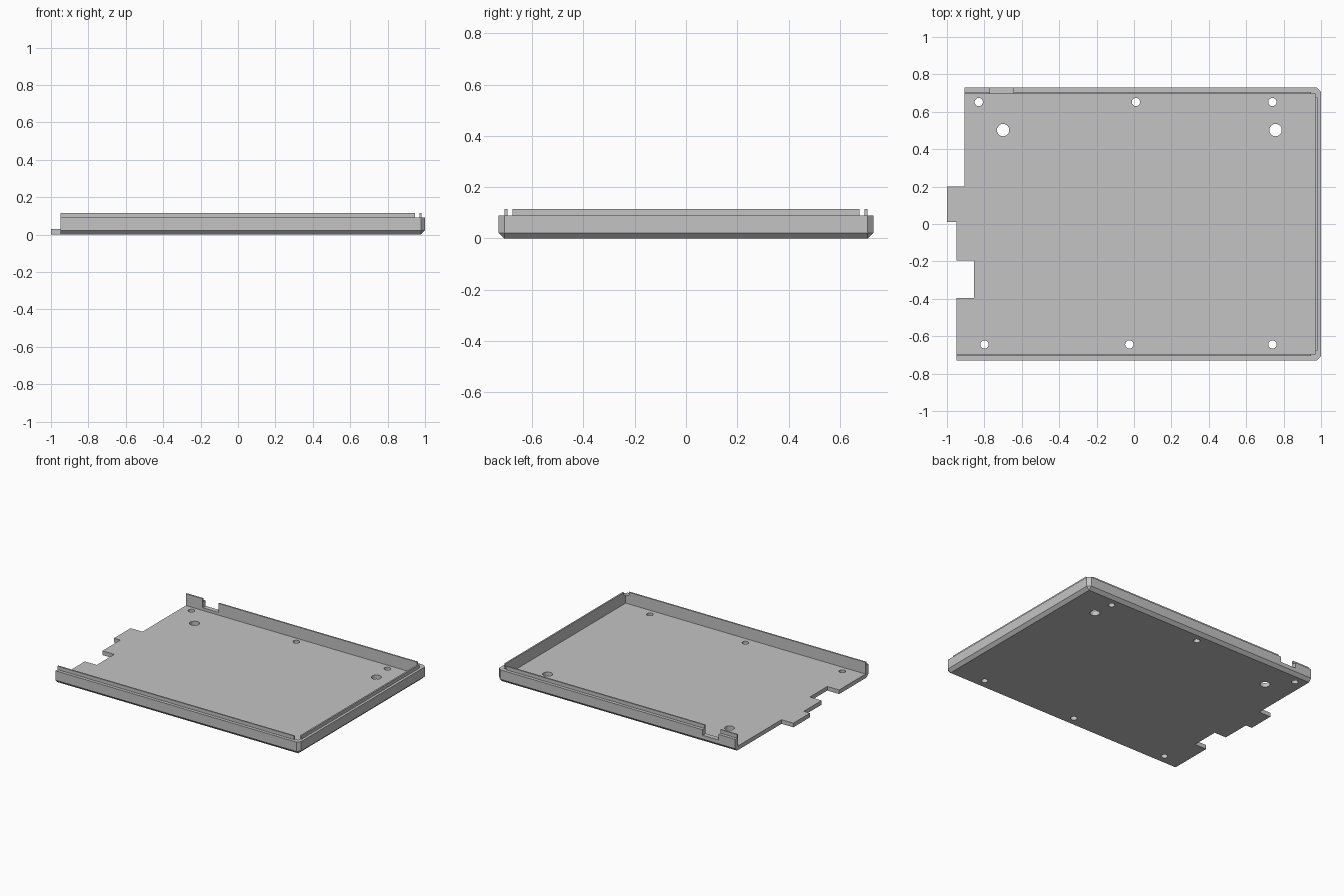
import bpy
import bmesh
from mathutils import Matrix, Vector

cube = bpy.data.objects.get("Cube")
if cube:
    bpy.data.objects.remove(cube, do_unlink=True)

HALF_Y, INNER_Y = 0.73, 0.696     # outer and inner wall positions
INNER_X = 0.97
CHAMFER = 0.022
FLOOR, RIM, TOP = 0.03, 0.09, 0.115
LIP = 0.011

grey = bpy.data.materials.new("light grey")
grey.use_nodes = True
grey.diffuse_color = (0.55, 0.55, 0.55, 1)
grey.node_tree.nodes["Principled BSDF"].inputs["Base Color"].default_value = grey.diffuse_color


def finish(name, bm):
    bmesh.ops.recalc_face_normals(bm, faces=bm.faces)
    mesh = bpy.data.meshes.new(name)
    bm.to_mesh(mesh)
    bm.free()
    mesh.materials.append(grey)
    obj = bpy.data.objects.new(name, mesh)
    bpy.context.collection.objects.link(obj)
    return obj


def box(name, x0, x1, y0, y1, z0, z1):
    bm = bmesh.new()
    bmesh.ops.create_cube(bm, size=1)
    for v in bm.verts:
        v.co = Vector((x1 if v.co.x > 0 else x0,
                       y1 if v.co.y > 0 else y0,
                       z1 if v.co.z > 0 else z0))
    return finish(name, bm)


def cylinder(name, x, y, radius):
    bm = bmesh.new()
    bmesh.ops.create_cone(bm, cap_ends=True, segments=32, radius1=radius,
                          radius2=radius, depth=0.4,
                          matrix=Matrix.Translation((x, y, 0)))
    return finish(name, bm)


def cut(target, cutter):
    cutter.hide_render = True
    mod = target.modifiers.new("cut", "BOOLEAN")
    mod.operation = "DIFFERENCE"
    mod.solver = "EXACT"
    mod.object = cutter
    bpy.context.view_layer.objects.active = target
    bpy.ops.object.modifier_apply(modifier=mod.name)
    bpy.data.objects.remove(cutter, do_unlink=True)


# Tray block: chamfered along the bottom and on the two closed corners
bm = bmesh.new()
for s in (-1, 1):
    edge, inset = s * HALF_Y, s * (HALF_Y - CHAMFER)
    for x in (-1, 1 - CHAMFER):
        bm.verts.new((x, inset, 0))
    for z in (CHAMFER, RIM):
        for x, y in ((-1, edge), (1 - CHAMFER, edge), (1, inset)):
            bm.verts.new((x, y, z))
bmesh.ops.convex_hull(bm, input=bm.verts)
bmesh.ops.dissolve_limit(bm, angle_limit=0.01, verts=bm.verts, edges=bm.edges)
tray = finish("tray", bm)

# Hollow interior, open on the left side
cut(tray, box("cavity", -2, INNER_X, -INNER_Y, INNER_Y, FLOOR, 1))

# Stepped open edge with its tab and slot
for x, y0, y1 in ((-0.905, 0.2, 1), (-0.95, -1, 0.01), (-0.855, -0.395, -0.195)):
    cut(tray, box("edge_step", -2, x, y0, y1, -1, 1))

# Connector notch in the back wall
NOTCH = (-0.77, -0.645)
cut(tray, box("notch", *NOTCH, 0.6, 1, 0.05, 1))

# Screw holes and larger mounting holes
SMALL, LARGE = 0.022, 0.033
for x, y, r in ((-0.83, 0.652, SMALL), (0.01, 0.652, SMALL), (0.74, 0.652, SMALL),
                (-0.8, -0.644, SMALL), (-0.025, -0.644, SMALL), (0.74, -0.644, SMALL),
                (-0.7, 0.502, LARGE), (0.757, 0.502, LARGE)):
    cut(tray, cylinder("hole", x, y, r))

# Thin locating lips standing on the inner edge of the walls
LIP_END = 0.945
box("front_lip", -0.95, LIP_END, -INNER_Y - LIP, -INNER_Y, RIM, TOP)
box("back_lip_short", -0.905, NOTCH[0], INNER_Y, INNER_Y + LIP, RIM, TOP)
box("back_lip_long", NOTCH[1], LIP_END, INNER_Y, INNER_Y + LIP, RIM, TOP)
box("side_lip", INNER_X, INNER_X + LIP, -0.677, 0.677, RIM, TOP)
